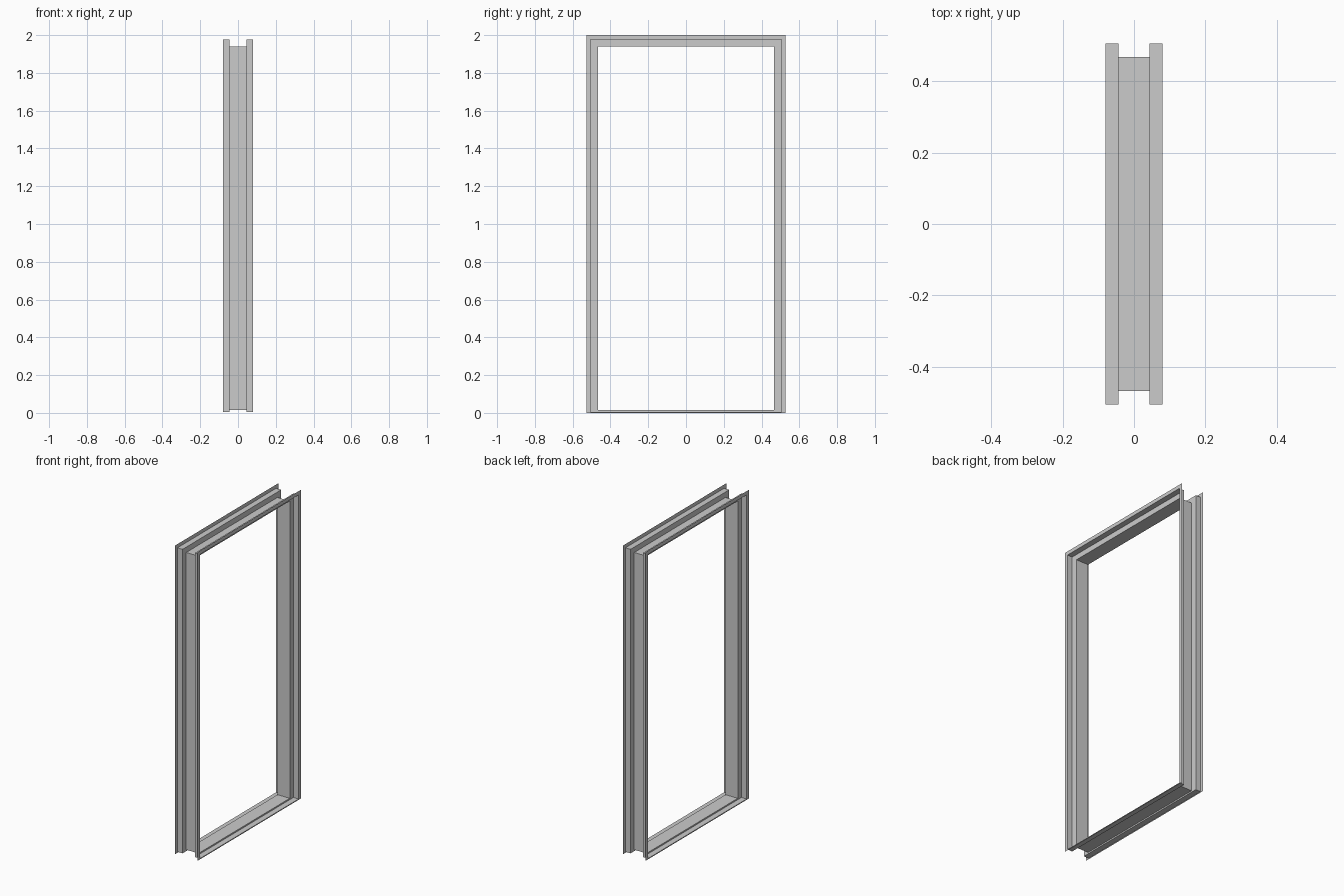
import bpy
import bmesh

cube = bpy.data.objects.get("Cube")
if cube:
    bpy.data.objects.remove(cube, do_unlink=True)

# Single painted-metal colour
grey = bpy.data.materials.new("frame grey")
grey.use_nodes = True
colour = (0.6, 0.6, 0.6, 1)
grey.diffuse_color = colour
grey.node_tree.nodes["Principled BSDF"].inputs["Base Color"].default_value = colour

# Half of the folded sheet section: (x, half width, top height, bottom height)
half = [
    (0.0805, 0.528, 2.0, 0.0),       # outer lip edge
    (0.0805, 0.505, 1.976, 0.006),   # lip to rebate
    (0.044, 0.505, 1.976, 0.006),    # rebate floor
    (0.044, 0.467, 1.941, 0.015),    # stop face to reveal
]
section = [(-x, w, t, b) for x, w, t, b in half] + half[::-1]

# Mitred corners in order: front bottom, front top, back top, back bottom
corners = [(-1, False), (-1, True), (1, True), (1, False)]


def corner_point(point, corner):
    x, width, top, bottom = point
    side, upper = corner
    return (x, side * width, top if upper else bottom)


def folded_member(name, start, end):
    """Sweep the section straight between two mitred corners."""
    bm = bmesh.new()
    rows = [[bm.verts.new(corner_point(p, c)) for p in section]
            for c in (start, end)]
    for i in range(len(section) - 1):
        bm.faces.new((rows[0][i], rows[1][i], rows[1][i + 1], rows[0][i + 1]))
    mesh = bpy.data.meshes.new(name)
    bm.to_mesh(mesh)
    bm.free()
    mesh.materials.append(grey)
    obj = bpy.data.objects.new(name, mesh)
    bpy.context.collection.objects.link(obj)


# Two jambs, the head and the shallow sill
names = ["front_jamb", "head", "back_jamb", "sill"]
for i, name in enumerate(names):
    folded_member(name, corners[i], corners[(i + 1) % len(corners)])
